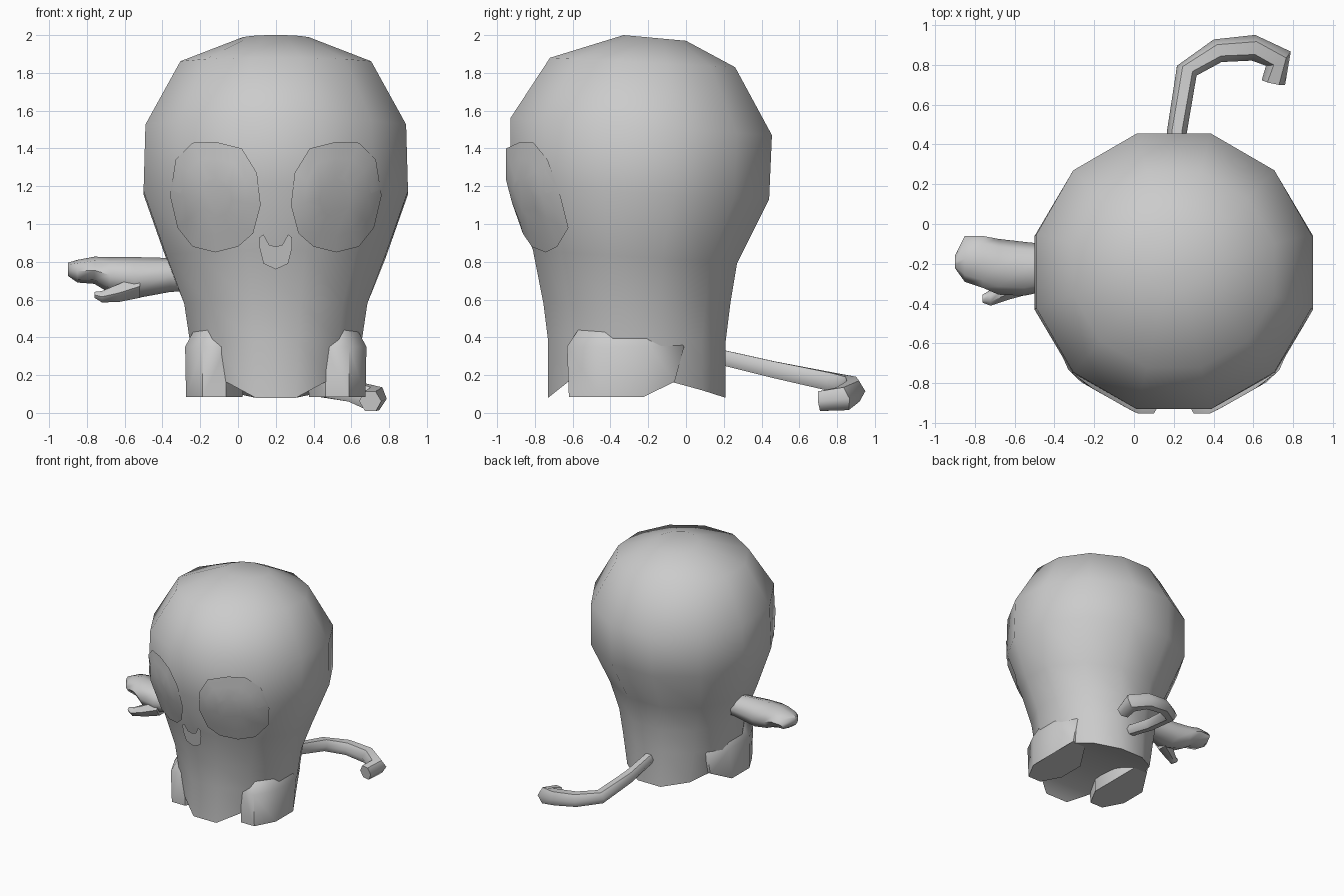
import bpy, bmesh
from math import sin, cos, pi, radians
from mathutils import Vector
from mathutils.bvhtree import BVHTree

if "Cube" in bpy.data.objects:
    bpy.data.objects.remove(bpy.data.objects["Cube"])

CX = 0.2  # centre line of the body


def finish(name, bm, angle=60):
    me = bpy.data.meshes.new(name)
    bm.to_mesh(me)
    bm.free()
    me.shade_smooth()
    me.set_sharp_from_angle(angle=radians(angle))
    ob = bpy.data.objects.new(name, me)
    bpy.context.collection.objects.link(ob)
    return ob


def loft(name, rings, start_cap=True, end_cap=True, strips=False, angle=60):
    """Skin a list of equal-length point rings."""
    bm = bmesh.new()
    vs = [[bm.verts.new(p) for p in r] for r in rings]
    n = len(rings[0])
    for a, b in zip(vs, vs[1:]):
        for i in range(n):
            j = (i + 1) % n
            bm.faces.new((a[i], a[j], b[j], b[i]))
    if start_cap:
        bm.faces.new(vs[0])
    if strips:  # arched underside: bands running across x
        e = vs[-1]
        order = [(e[2], e[3]), (e[1], e[4]), (e[0], e[5]), (e[11], e[6]), (e[10], e[7]), (e[9], e[8])]
        for (a, b), (c, d) in zip(order, order[1:]):
            bm.faces.new((a, b, d, c))
    elif end_cap:
        bm.faces.new(vs[-1])
    bmesh.ops.recalc_face_normals(bm, faces=bm.faces[:])
    return finish(name, bm, angle)


def sheet(name, outline, loops, place):
    """Thin patch from an (x, z) outline, with inner loops, put on a surface."""
    bm = bmesh.new()
    n = len(outline)
    mx = sum(p[0] for p in outline) / n
    mz = sum(p[1] for p in outline) / n
    rows = [[bm.verts.new(place(mx + (x - mx) * k, mz + (z - mz) * k)) for x, z in outline] for k in loops]
    for a, b in zip(rows, rows[1:]):
        for i in range(n):
            j = (i + 1) % n
            bm.faces.new((a[i], a[j], b[j], b[i]))
    bm.faces.new(rows[-1])
    bm.normal_update()
    for f in bm.faces:
        if f.normal.y > 0:
            f.normal_flip()
    return finish(name, bm)


# body: 12-sided tilted rings (half width, front y, back y, front z, back z)
body_rings = []
for hx, yf, yb, zf, zb in [(.175, -.33, .0, 2.0, 1.97), (.505, -.72, .26, 1.88, 1.83),
                           (.69, -.93, .455, 1.56, 1.47), (.70, -.93, .44, 1.2, 1.13),
                           (.58, -.81, .27, .86, .79), (.485, -.755, .235, .58, .58),
                           (.455, -.73, .21, .38, .38), (.40, -.73, .21, .08, .08)]:
    ring = []
    for k in range(12):
        a = radians(15 + 30 * k)
        u = sin(a) / cos(radians(15))
        ring.append(Vector((CX + hx * cos(a) / cos(radians(15)),
                            (yf + yb) / 2 + u * (yb - yf) / 2,
                            (zf + zb) / 2 + u * (zb - zf) / 2)))
    body_rings.append(ring)
for k, z in zip((0, 1, 4, 5, 6, 7, 10, 11), (.18, .12, .12, .18, .2, .18, .18, .2)):
    body_rings[-1][k].z = z
body = loft("body", body_rings, strips=True)

# eyes: curved patches just in front of the head
bm = bmesh.new()
bm.from_mesh(body.data)
tree = BVHTree.FromBMesh(bm)
bm.free()


def on_face(x, z):
    return tree.ray_cast(Vector((x, -3, z)), Vector((0, 1, 0)))[0] + Vector((0, -.022, 0))


eye = [(.56, 1.15), (.53, 1.34), (.44, 1.43), (.32, 1.435), (.18, 1.4), (.10, 1.27),
       (.08, 1.1), (.12, .95), (.20, .88), (.32, .85), (.44, .88), (.52, .98)]
for side, label in ((-1, "left"), (1, "right")):
    sheet("eye_" + label, [(CX + side * d, z) for d, z in eye], (1, .7, .35), on_face)

# nose: small notched patch
half = [(0, .88), (.035, .89), (.065, .945), (.085, .93), (.085, .87), (.065, .79), (0, .76)]
nose = [(CX + d, z) for d, z in half] + [(CX - d, z) for d, z in half[-2:0:-1]]
sheet("nose", nose, (1,), lambda x, z: (x, -.88 - (z - .76) * .18, z))

# feet: bulges at the lower sides
for side, label in ((-1, "left"), (1, "right")):
    rings = []
    for d, hx, yc, hy, z in [(.30, .10, -.33, .20, .5), (.325, .155, -.32, .31, .35),
                             (.325, .15, -.34, .28, .1)]:
        ring = []
        for k in range(8):
            a = radians(22.5 + 45 * k)
            y = yc + hy * sin(a) / cos(radians(22.5))
            dz = (.0, .08)[y > -.15] if z == .1 else 0
            ring.append((CX + side * (d + hx * cos(a) / cos(radians(22.5))), y, z + dz - .015 * (z == .1)))
        rings.append(ring)
    loft("foot_" + label, rings)


def oval(x, y, z, hy, hz, n=8):
    return [(x, y + hy * cos(2 * pi * k / n), z + hz * sin(2 * pi * k / n)) for k in range(n)]


# arm with a flattened hand (x, y, z, half depth, half height)
loft("arm", [oval(*p) for p in [(-.2, -.21, .73, .09, .08), (-.36, -.215, .73, .105, .09),
                                (-.55, -.225, .715, .135, .11), (-.68, -.215, .73, .14, .095),
                                (-.76, -.19, .755, .13, .072), (-.85, -.175, .75, .115, .06),
                                (-.9, -.19, .76, .03, .035)]])
# thumb
loft("thumb", [oval(*p, 6) for p in [(-.52, -.27, .67, .08, .07), (-.63, -.32, .635, .06, .055),
                                     (-.72, -.37, .615, .04, .035), (-.76, -.375, .625, .02, .018)]])

# tail: curled six-sided tube
path = [Vector(p) for p in [(.2, .12, .31), (.215, .46, .23), (.265, .77, .165), (.42, .87, .14),
                            (.60, .885, .115), (.725, .83, .075), (.70, .71, .062)]]
radii = [.045, .05, .055, .06, .065, .072, .06]
rings = []
for i, (p, r) in enumerate(zip(path, radii)):
    t = (path[min(i + 1, 6)] - path[max(i - 1, 0)]).normalized()
    s = t.cross(Vector((0, 0, 1))).normalized()
    u = s.cross(t)
    rings.append([p + s * r * cos(pi * k / 3) + u * r * sin(pi * k / 3) for k in range(6)])
loft("tail", rings)
